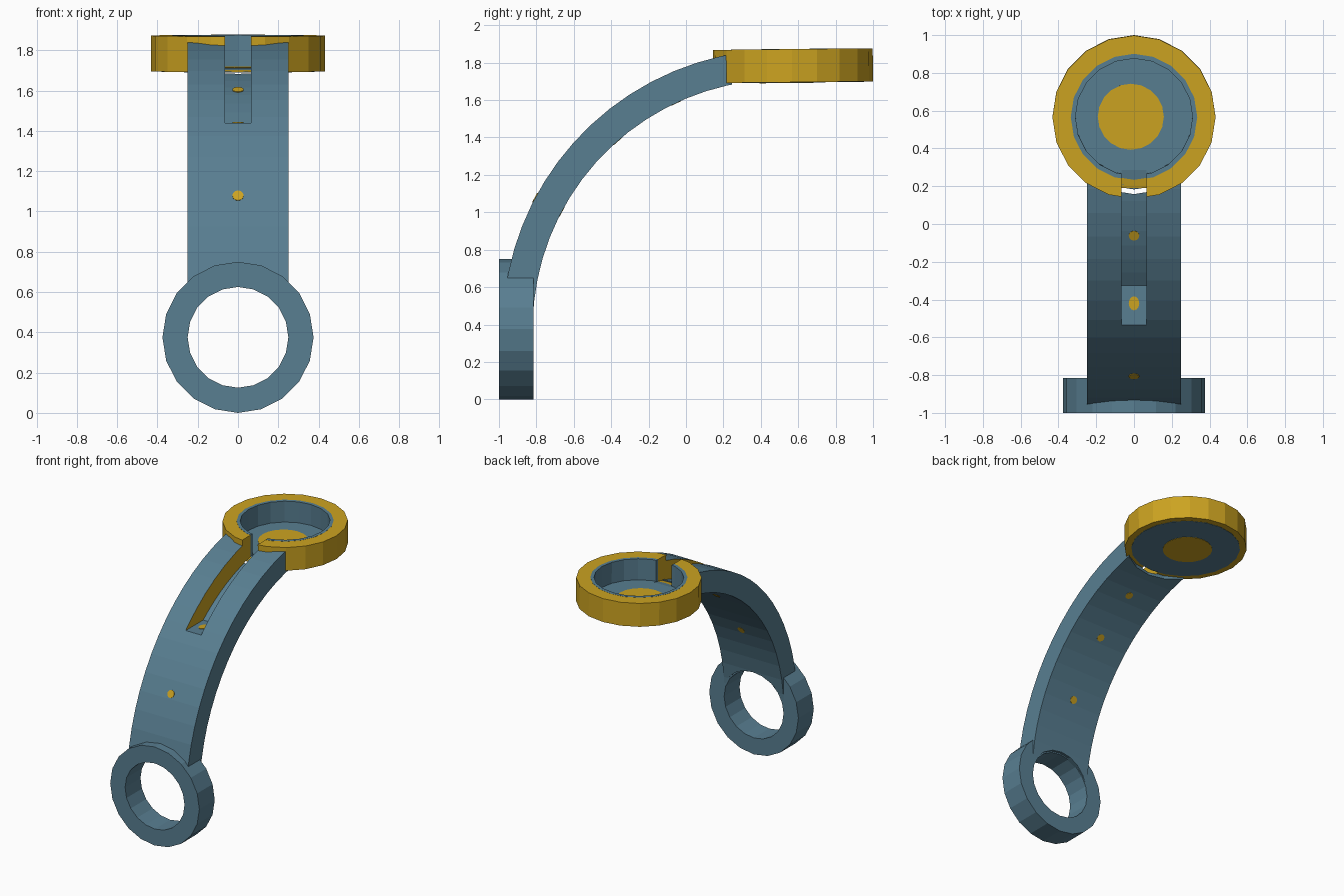
import bpy, bmesh, math
from mathutils import Matrix, Vector

if "Cube" in bpy.data.objects:
    bpy.data.objects.remove(bpy.data.objects["Cube"])

def material(name, col):
    m = bpy.data.materials.new(name)
    m.diffuse_color = (*col, 1)
    m.use_nodes = True
    m.node_tree.nodes["Principled BSDF"].inputs["Base Color"].default_value = m.diffuse_color
    return m

BLUE = material("slate_blue", (0.098, 0.209, 0.283))
GOLD = material("gold_yellow", (0.604, 0.367, 0.015))
CY, CZ = 0.51, 0.38                      # centre of the arm's arc (y, z)
R_OUT, R_IN, R_FLOOR = 1.49, 1.33, 1.35
SLOT = 0.065                             # half width of the slot
CUP = Matrix.Translation((0, 0.567, 1.784)) @ Matrix.Rotation(math.radians(0.6), 4, 'X')

def finish(bm, name, mats, mtx=None):
    if mtx:
        bm.transform(mtx)
    bmesh.ops.remove_doubles(bm, verts=bm.verts, dist=1e-5)
    bmesh.ops.dissolve_degenerate(bm, edges=bm.edges, dist=1e-5)
    bmesh.ops.recalc_face_normals(bm, faces=bm.faces)
    me = bpy.data.meshes.new(name)
    bm.to_mesh(me)
    bm.free()
    ob = bpy.data.objects.new(name, me)
    bpy.context.collection.objects.link(ob)
    for m in mats:
        me.materials.append(m)
    return ob

def lathe(name, profile, mats, mtx, n=20):
    """Revolve a closed (radius, height) profile around local z."""
    bm = bmesh.new()
    rings = []
    for i in range(n):
        a = 2 * math.pi * i / n
        rings.append([bm.verts.new((r * math.cos(a), r * math.sin(a), z)) for r, z in profile])
    k = len(profile)
    for i in range(n):
        p, q = rings[i], rings[(i + 1) % n]
        for j in range(k):
            h = (j + 1) % k
            if profile[j][0] == 0 and profile[h][0] == 0:
                continue
            bm.faces.new((p[j], q[j], q[h], p[h]))
    return finish(bm, name, mats, mtx)

def extrude_x(name, pts, half, mats):
    """Extrude a closed (y, z) outline across x."""
    bm = bmesh.new()
    f = bm.faces.new([bm.verts.new((-half, y, z)) for y, z in pts])
    g = bmesh.ops.extrude_face_region(bm, geom=[f])["geom"]
    bmesh.ops.translate(bm, vec=(2 * half, 0, 0),
                        verts=[v for v in g if isinstance(v, bmesh.types.BMVert)])
    return finish(bm, name, mats)

def cut(ob, cutter):
    m = ob.modifiers.new("cut", 'BOOLEAN')
    m.operation, m.solver, m.object = 'DIFFERENCE', 'EXACT', cutter
    bpy.context.view_layer.objects.active = ob
    bpy.ops.object.modifier_apply(modifier=m.name)

def arc(radius, a0, a1, n):
    return [(CY - radius * math.cos(a0 + (a1 - a0) * i / n),
             CZ + radius * math.sin(a0 + (a1 - a0) * i / n)) for i in range(n + 1)]

# lower ring, axis along y
lower = Matrix.Translation((0, -0.9075, 0.375)) @ Matrix.Rotation(math.pi / 2, 4, 'X')
lathe("lower_ring", [(0.375, -0.0925), (0.375, 0.0925), (0.25, 0.0925), (0.25, -0.0925)], [BLUE], lower)

# curved arm
end = math.radians(82.5)
arm = extrude_x("curved_arm", arc(R_OUT, 0.02, end, 16) + arc(R_IN, end, 0.02, 16), 0.25, [BLUE, GOLD])

# cup: gold rim and blue liner
H = 0.0885
rim = lathe("cup_rim", [(0.432, -H), (0.432, H), (0.334, H), (0.334, -H)], [GOLD, GOLD], CUP)
liner = lathe("cup_liner", [(0, -H - 0.002), (0.385, -H - 0.002), (0.385, -H + 0.004), (0.335, -H + 0.004),
                            (0.335, H + 0.001), (0.31, H + 0.001), (0.31, -0.07), (0, -0.07)], [BLUE, BLUE], CUP)
lathe("cup_disc", [(0, -H - 0.004), (0.175, -H - 0.004), (0.175, -0.067), (0, -0.067)],
      [GOLD], CUP @ Matrix.Translation((-0.017, 0, 0)))

# trim the arm where it meets the ring hole and the cup
trims = [lathe("trim", [(0, -0.4), (0.26, -0.4), (0.26, 0.4), (0, 0.4)], [BLUE], lower),
         lathe("trim", [(0, -0.4), (0.41, -0.4), (0.41, 0.4), (0, 0.4)], [BLUE], CUP)]
for t in trims:
    cut(arm, t)

# slot along the top of the arm and through the cup wall, gold walls and blue floor
a0, a1 = math.asin((1.44 - CZ) / R_FLOOR), math.radians(80.5)
floor = arc(R_FLOOR, a0, a1, 8)
slot = extrude_x("slot_cutter", [(-0.7, 1.44)] + floor + [(0.29, floor[-1][1] + 0.01), (0.29, 2.1), (-0.7, 2.1)],
                 SLOT, [BLUE, GOLD])
for p in slot.data.polygons:
    p.material_index = 1 if abs(p.normal.x) > 0.9 else 0
for ob in (arm, rim, liner):
    cut(ob, slot)
for c in trims + [slot]:
    bpy.data.objects.remove(c)

# small gold pins set in the arm
def pin(name, y, z, direction, stretch=1.0, half=0.003):
    m = Matrix.Translation((0, y, z)) @ Vector(direction).to_track_quat('Z', 'X').to_matrix().to_4x4()
    ob = lathe(name, [(0, -half), (0.028, -half), (0.028, half), (0, half)], [GOLD], Matrix.Diagonal((1, stretch, 1, 1)), 12)
    ob.data.transform(m)

for i, (y, z) in enumerate([(-0.81, 1.08), (-0.42, 1.44), (-0.06, 1.6)]):
    d = Vector((0, y - CY, z - CZ)).normalized()
    top = R_FLOOR if i == 2 else R_OUT
    if i == 1:
        pin("slot_end_pin", y, z, (0, 0, 1), 1.33)
    else:
        pin("top_pin", CY + d.y * top, CZ + d.z * top, d)
    pin("under_pin", CY + d.y * R_IN, CZ + d.z * R_IN, d)
